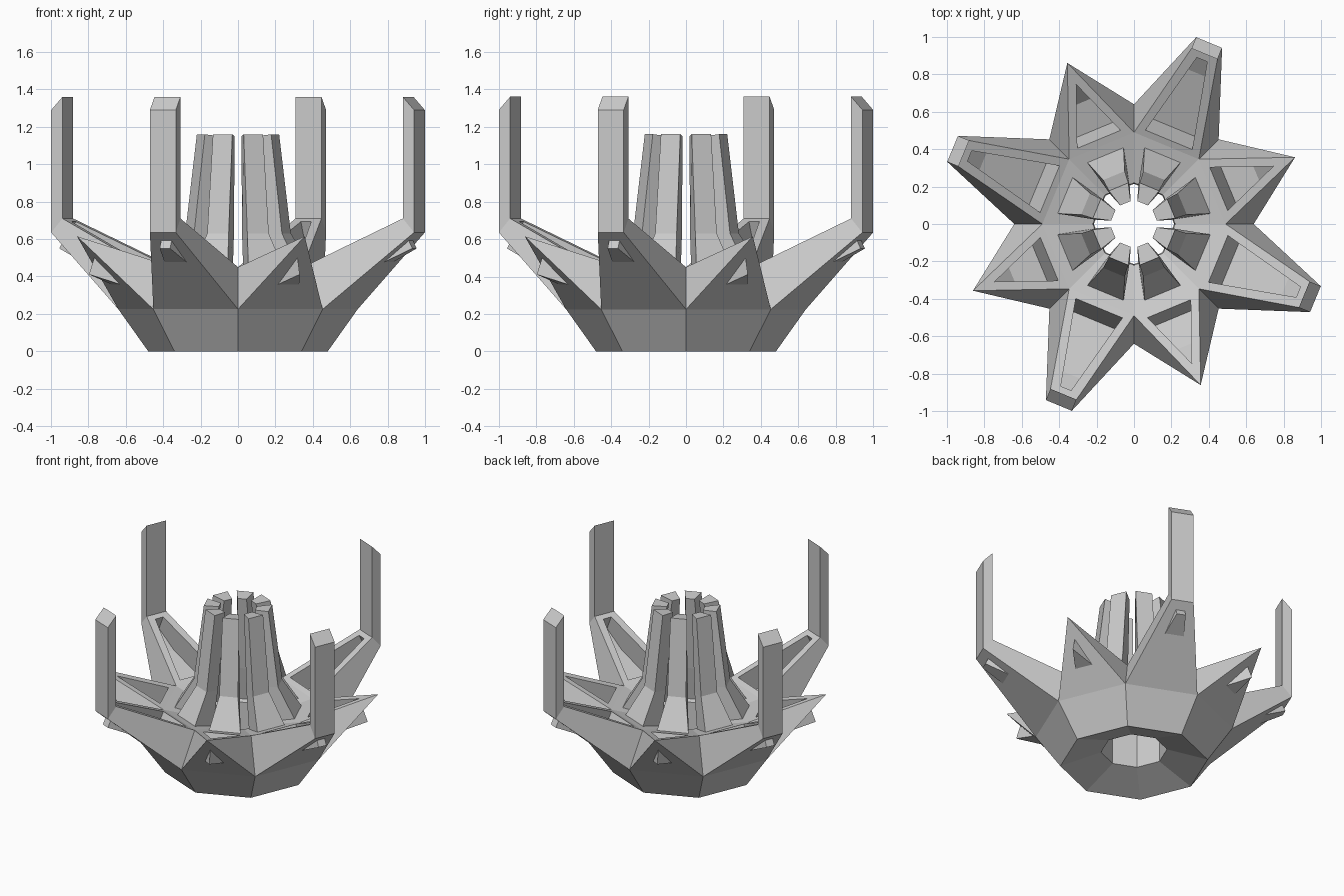
import bpy, bmesh, math
from mathutils import Vector

if "Cube" in bpy.data.objects:
    bpy.data.objects.remove(bpy.data.objects["Cube"])

HALF = math.radians(22.5)


def place(p, a):
    """Sector-local (radial, sideways, height) to world."""
    r, w, z = p
    return (r * math.cos(a) - w * math.sin(a), r * math.sin(a) + w * math.cos(a), z)


def edge(r, hw, z):
    return [(r, -hw, z), (r, hw, z)]


def ring_edge(radius, z):
    """One side of an octagon whose corners lie at the given radius."""
    return edge(radius * math.cos(HALF), radius * math.sin(HALF), z)


def finish(name, polys):
    bm = bmesh.new()
    for poly in polys:
        bm.faces.new([bm.verts.new(p) for p in poly])
    bmesh.ops.remove_doubles(bm, verts=bm.verts, dist=0.0005)
    bmesh.ops.recalc_face_normals(bm, faces=bm.faces)
    me = bpy.data.meshes.new(name)
    bm.to_mesh(me)
    bm.free()
    ob = bpy.data.objects.new(name, me)
    bpy.context.collection.objects.link(ob)
    return ob


def bridge(a, b):
    n = len(a)
    return [[a[i], a[(i + 1) % n], b[(i + 1) % n], b[i]] for i in range(n)]


def quad(a, b):
    return [a[0], a[1], b[1], b[0]]


base, belly, rim = ring_edge(.48, 0), ring_edge(.64, .225), ring_edge(.49, .45)
hole_low, hole_top = ring_edge(.215, .09), ring_edge(.22, .37)


def petal(tip_out, tip_in, inset, depth):
    """Bowl sector with a petal whose upper face has a sunken pocket."""
    pointed = len(tip_in) == 1
    o0, o1 = tip_out[0], tip_out[-1]
    i0, i1 = tip_in[0], tip_in[-1]
    faces = [quad(base, belly), quad(base, hole_low), quad(hole_low, hole_top),
             quad(hole_top, rim)]
    if pointed:
        faces += [[belly[0], belly[1], o0], [belly[0], rim[0], o0], [belly[1], rim[1], o0]]
    else:
        faces += [quad(belly, tip_out), [belly[0], rim[0], i0, o0],
                  [belly[1], rim[1], i1, o1], quad(tip_out, tip_in)]
    top = [rim[0], rim[1], i1] + ([] if pointed else [i0])
    # pocket outline lies on the sloped upper face
    slope = (i0[2] - rim[0][2]) / (i0[0] - rim[0][0])
    pocket = [(r, w, rim[0][2] + slope * (r - rim[0][0])) for r, w in inset]
    down = Vector((slope, 0, -1)).normalized() * depth
    floor = [tuple(Vector(p) + down) for p in pocket]
    return faces + bridge(top, pocket) + bridge(pocket, floor) + [floor]


long_petal = petal(edge(1.05, .075, .635), edge(.985, .075, .71),
                   [(.487, -.135), (.487, .135), (.951, .03), (.951, -.03)], .16)
short_petal = petal([(.932, 0, .615)], [(.932, 0, .615)],
                    [(.49, -.125), (.49, .125), (.807, 0)], .17)

# bowl with alternating long and pointed petals
polys = []
for k in range(8):
    a = HALF + k * math.pi / 4
    for f in (long_petal if k % 2 else short_petal):
        polys.append([place(p, a) for p in f])
finish("petal_bowl", polys)


def loft(sections):
    faces = [sections[0], sections[-1]]
    for a, b in zip(sections, sections[1:]):
        faces += bridge(a, b)
    return faces


def section(ro, wo, zo, ri, wi, zi):
    return edge(ro, wo, zo) + edge(ri, wi, zi)[::-1]


# upright posts on the long petals
post = loft([section(1.05, .075, .635, .985, .075, .71),
             section(1.05, .075, 1.29, .985, .075, 1.36)])
for k in range(1, 8, 2):
    a = HALF + k * math.pi / 4
    finish(f"post_{k // 2 + 1}", [[place(p, a) for p in f] for f in post])

# inner ring of bent, inward-leaning prongs
prong = loft([section(.40, .105, .43, .235, .065, .375),
              section(.28, .062, .63, .19, .055, .62),
              section(.215, .056, 1.16, .12, .03, 1.15)])
for k in range(8):
    a = HALF + k * math.pi / 4
    finish(f"prong_{k + 1}", [[place(p, a) for p in f] for f in prong])
